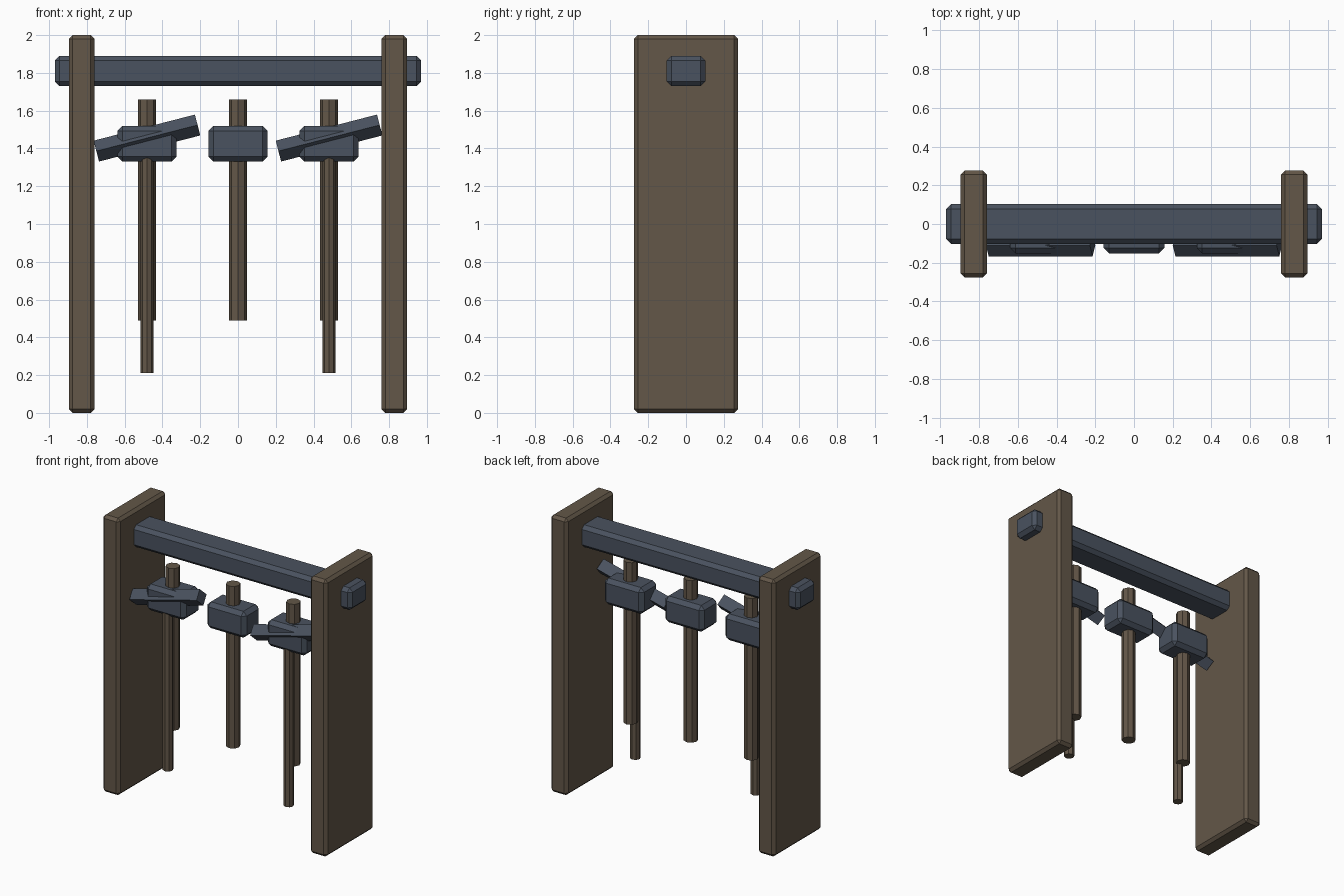
import bpy, bmesh, math
from mathutils import Matrix, Vector

if "Cube" in bpy.data.objects:
    bpy.data.objects.remove(bpy.data.objects["Cube"])


def material(name, color):
    m = bpy.data.materials.new(name)
    m.diffuse_color = color
    m.use_nodes = True
    m.node_tree.nodes["Principled BSDF"].inputs["Base Color"].default_value = m.diffuse_color
    return m


WOOD = material("dark_wood", (0.125, 0.095, 0.065, 1))
STEEL = material("dark_steel", (0.068, 0.085, 0.115, 1))


def finish(name, bm, mat):
    bmesh.ops.recalc_face_normals(bm, faces=bm.faces)
    mesh = bpy.data.meshes.new(name)
    bm.to_mesh(mesh)
    bm.free()
    mesh.materials.append(mat)
    ob = bpy.data.objects.new(name, mesh)
    bpy.context.collection.objects.link(ob)
    return ob


def block(name, center, size, chamfer, mat):
    """Box with flat chamfered edges."""
    bm = bmesh.new()
    bmesh.ops.create_cube(bm, size=1)
    bmesh.ops.scale(bm, vec=size, verts=bm.verts)
    bmesh.ops.bevel(bm, geom=bm.edges[:], offset=chamfer, segments=1,
                    affect='EDGES', profile=0.5)
    bmesh.ops.translate(bm, vec=center, verts=bm.verts)
    return finish(name, bm, mat)


def rod(name, start, end, radius, sides, mat):
    """Flat-sided prism between two points."""
    a, b = Vector(start), Vector(end)
    d = b - a
    bm = bmesh.new()
    bmesh.ops.create_cone(bm, cap_ends=True, segments=sides, radius1=radius,
                          radius2=radius, depth=d.length)
    # tilt the z axis towards x in the front plane
    turn = Matrix.Rotation(math.atan2(d.x, d.z), 4, 'Y')
    if sides == 4:
        # make sure the ridges point straight forward and up
        v = bm.verts[:][0].co
        turn = turn @ Matrix.Rotation(-math.atan2(v.y, v.x), 4, 'Z')
    bmesh.ops.transform(bm, matrix=Matrix.Translation((a + b) / 2) @ turn,
                        verts=bm.verts)
    return finish(name, bm, mat)


# Side boards and crossbar
for label, s in (("left", -1), ("right", 1)):
    block(label + "_side_board", (s * 0.828, 0, 1), (0.136, 0.55, 2), 0.02, WOOD)
block("crossbar", (0, 0, 1.81), (1.94, 0.205, 0.16), 0.025, STEEL)

# Hammers hanging in a row
for label, x in (("left", -0.482), ("middle", 0), ("right", 0.482)):
    block(label + "_hammer_head", (x, -0.056, 1.425), (0.314, 0.19, 0.19),
          0.027, STEEL)
    rod(label + "_hammer_handle", (x, -0.056, 0.49), (x, -0.056, 1.66),
        0.048, 8, WOOD)

# Picks in front of the outer hammers, with slanted diamond-section bars
for label, x in (("left", -0.482), ("right", 0.482)):
    rod(label + "_pick_handle", (x, -0.11, 0.21), (x, -0.11, 1.46),
        0.035, 8, WOOD)
    rod(label + "_pick_bar", (x - 0.268, -0.11, 1.386),
        (x + 0.268, -0.11, 1.524), 0.057, 4, STEEL)
